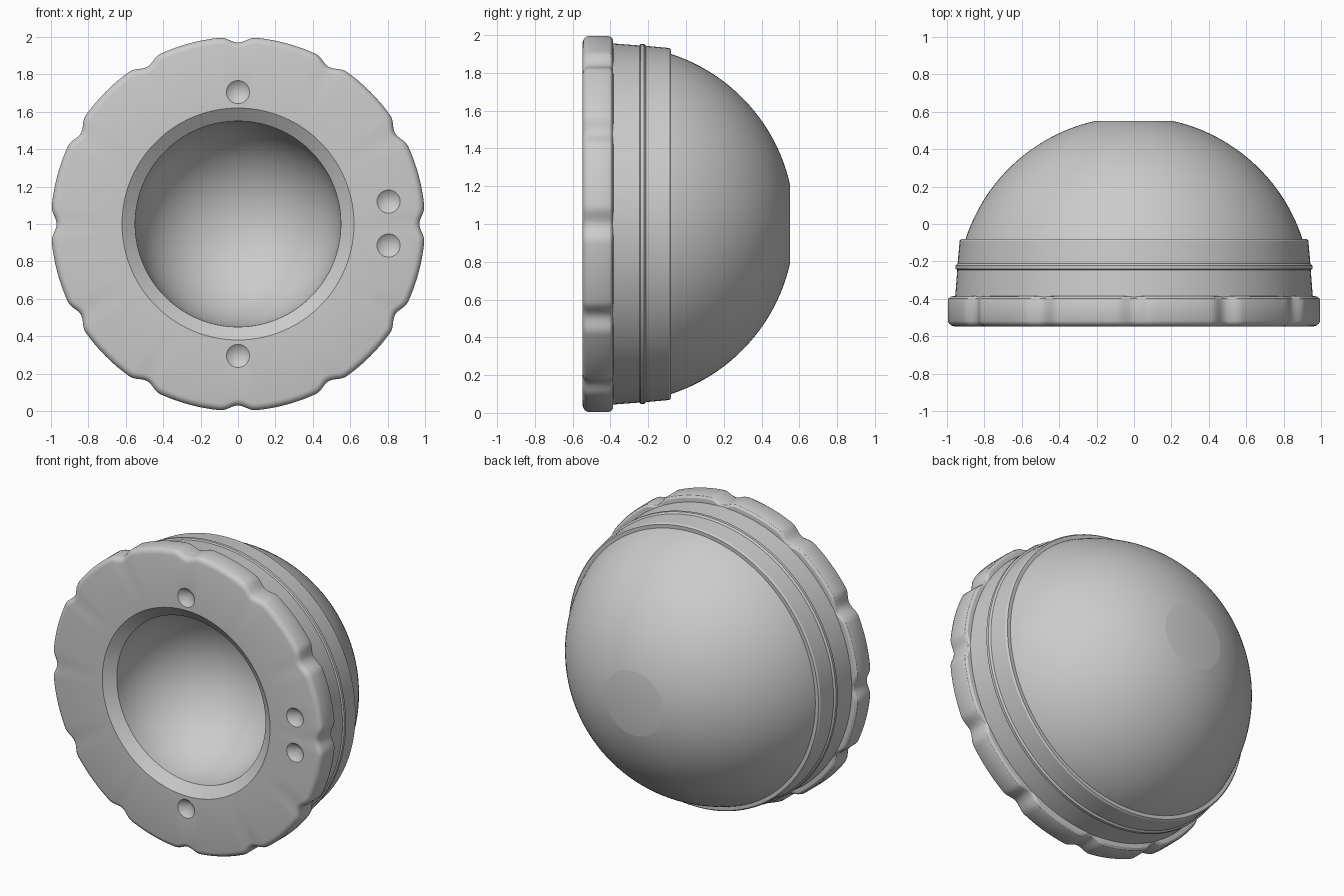
import bpy, bmesh
from math import sin, cos, pi, sqrt, radians
from mathutils import Matrix

if "Cube" in bpy.data.objects:
    bpy.data.objects.remove(bpy.data.objects["Cube"], do_unlink=True)

grey = bpy.data.materials.new("plain grey")
grey.use_nodes = True
colour = (0.6, 0.6, 0.6, 1)
grey.diffuse_color = colour
grey.node_tree.nodes["Principled BSDF"].inputs["Base Color"].default_value = colour


def add_object(name, bm):
    bmesh.ops.recalc_face_normals(bm, faces=bm.faces)
    mesh = bpy.data.meshes.new(name)
    bm.to_mesh(mesh)
    bm.free()
    mesh.materials.append(grey)
    obj = bpy.data.objects.new(name, mesh)
    bpy.context.collection.objects.link(obj)
    return obj


def activate(obj):
    bpy.ops.object.select_all(action='DESELECT')
    obj.select_set(True)
    bpy.context.view_layer.objects.active = obj


def smooth(obj):
    activate(obj)
    bpy.ops.object.shade_smooth_by_angle(angle=radians(30))


def scallop(angle, count=12, depth=0.03, half_width=0.095):
    """Depth of the grip notches round the rim at an angle."""
    pitch = 2 * pi / count
    off = abs((angle + pitch / 2) % pitch - pitch / 2)
    return depth * (1 + cos(pi * off / half_width)) / 2 if off < half_width else 0


def lathe(name, profile, segments, notch_from=9):
    """Turn (radius, y) points about the y axis; notch the points beyond a radius."""
    bm = bmesh.new()
    rows = []
    for r, y in profile:
        if r == 0:
            rows.append([bm.verts.new((0, y, 1))] * segments)
            continue
        row = []
        for i in range(segments):
            a = 2 * pi * i / segments
            rr = r - scallop(a) if r > notch_from else r
            row.append(bm.verts.new((rr * cos(a), y, 1 + rr * sin(a))))
        rows.append(row)
    for p, q in zip(rows, rows[1:]):
        for i in range(segments):
            j = (i + 1) % segments
            corners = list(dict.fromkeys((p[i], p[j], q[j], q[i])))
            bm.faces.new(corners)
    return add_object(name, bm)


# Front ring with its hollow bowl, chamfered mouth and rounded, notched rim
FRONT, LIP, BOWL = -0.547, -0.495, 0.55
bowl = [(BOWL * sin(t * pi / 48), LIP + BOWL * cos(t * pi / 48)) for t in range(25)]
rim = [(0.62, FRONT), (0.965, FRONT), (0.98, -0.543), (0.993, -0.533), (1, -0.518),
       (1, -0.412), (0.995, -0.397), (0.982, -0.387), (0.962, -0.385)]
back = [(0.7, -0.385), (0.6, 0.1), (0, 0.1)]
ring = lathe("front_ring", bowl + rim + back, 360, notch_from=0.96)

# Conical dimples drilled into the front face
bm = bmesh.new()
LENGTH, DEPTH, RADIUS = 0.08, 0.05, 0.062
for x, z in [(0, 1.705), (0, 0.295), (0.805, 1.12), (0.805, 0.885)]:
    place = Matrix.Translation((x, FRONT + DEPTH - LENGTH / 2, z)) @ Matrix.Rotation(-pi / 2, 4, 'X')
    bmesh.ops.create_cone(bm, cap_ends=True, segments=32, radius1=RADIUS * LENGTH / DEPTH,
                          radius2=0, depth=LENGTH, matrix=place)
cutter = add_object("dimple_cutter", bm)
cutter.hide_render = True
cut = ring.modifiers.new("dimples", 'BOOLEAN')
cut.operation = 'DIFFERENCE'
cut.solver = 'EXACT'
cut.object = cutter
activate(ring)
bpy.ops.object.modifier_apply(modifier=cut.name)
bpy.data.objects.remove(cutter, do_unlink=True)

# Tapered band with a raised bead
band = lathe("tapered_band", [
    (0.9, -0.4), (0.957, -0.4), (0.945, -0.246), (0.954, -0.24), (0.954, -0.222),
    (0.943, -0.212), (0.932, -0.09), (0.924, -0.08), (0.88, -0.08)], 128)

# Rear dome with a small flat at the crown
CENTRE, RADIUS, END = -0.373, 0.947, 0.55
steps = 28
start = -0.11
dome_profile = []
for i in range(steps + 1):
    t = sin(i / steps * pi / 2)
    y = start + (END - start) * t
    dome_profile.append((sqrt(RADIUS ** 2 - (y - CENTRE) ** 2), y))
dome = lathe("rear_dome", dome_profile + [(0, END)], 128)

for part in (ring, band, dome):
    smooth(part)
